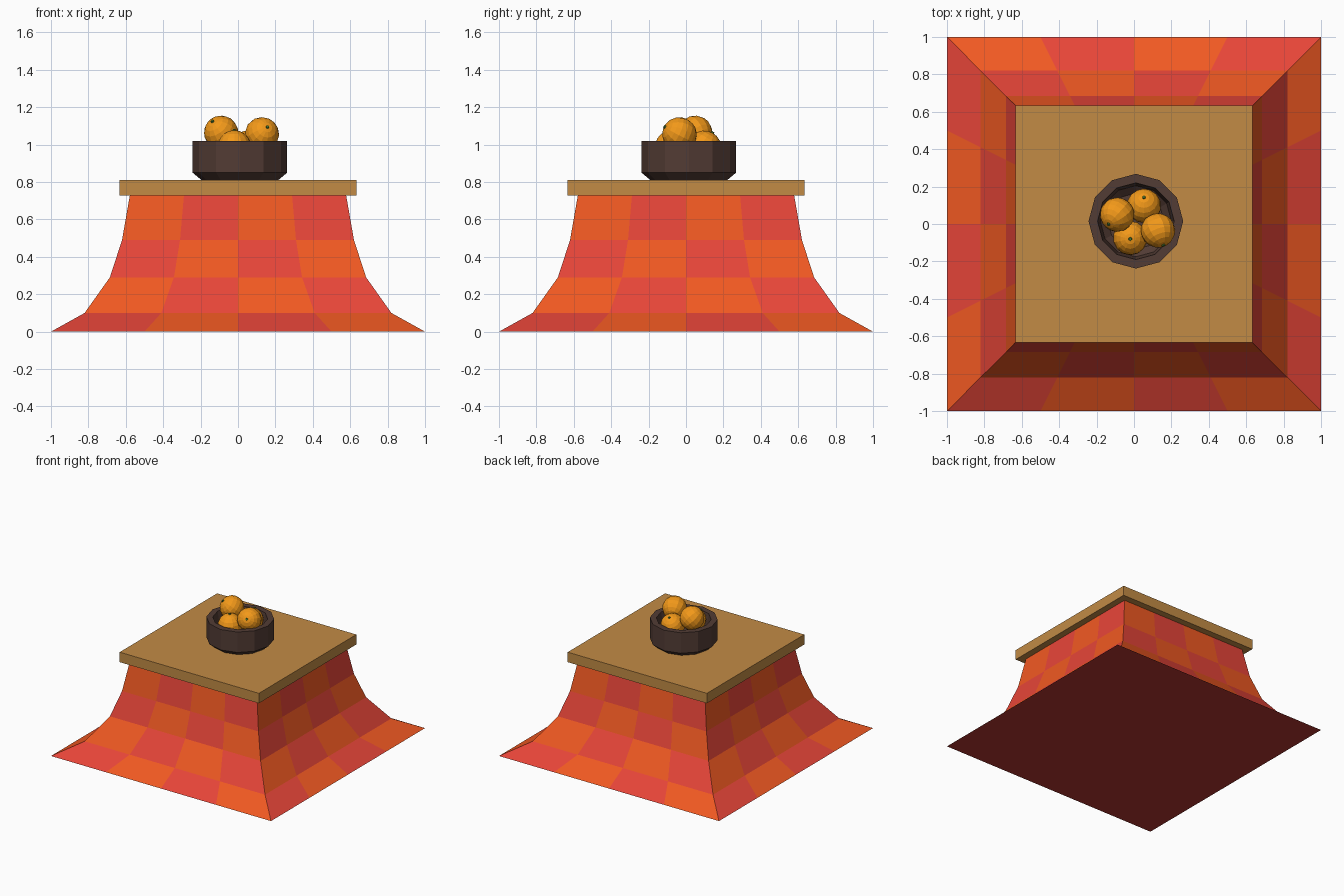
import bpy, bmesh, math
from mathutils import Vector, Matrix

if "Cube" in bpy.data.objects:
    bpy.data.objects.remove(bpy.data.objects["Cube"])


def material(name, rgb):
    m = bpy.data.materials.new(name)
    m.diffuse_color = (*rgb, 1)
    m.use_nodes = True
    m.node_tree.nodes["Principled BSDF"].inputs["Base Color"].default_value = m.diffuse_color
    return m


RED = material("quilt_red", (0.80, 0.06, 0.04))
ORANGE = material("quilt_orange", (0.88, 0.10, 0.016))
LINING = material("quilt_lining", (0.45, 0.035, 0.03))
WOOD = material("table_wood", (0.54, 0.26, 0.06))
BOWL = material("bowl_brown", (0.085, 0.045, 0.035))
PEEL = material("peel", (0.90, 0.32, 0.01))
GREEN = material("stem_green", (0.07, 0.20, 0.03))


def finish(name, bm, *mats):
    bmesh.ops.remove_doubles(bm, verts=bm.verts, dist=1e-4)
    bmesh.ops.recalc_face_normals(bm, faces=bm.faces)
    me = bpy.data.meshes.new(name)
    bm.to_mesh(me)
    bm.free()
    for m in mats:
        me.materials.append(m)
    ob = bpy.data.objects.new(name, me)
    bpy.context.collection.objects.link(ob)
    return ob


# Flared checkered quilt: one side of four columns, turned four times
profile = [(1.0, 0), (0.82, 0.10), (0.685, 0.29), (0.62, 0.49), (0.578, 0.73)]
bm = bmesh.new()
for side in range(4):
    turn = Matrix.Rotation(side * math.pi / 2, 3, 'Z')
    for r in range(len(profile) - 1):
        (a, za), (b, zb) = profile[r], profile[r + 1]
        for c in range(4):
            u, v = c / 2 - 1, c / 2 - 0.5
            pts = [(a * u, -a, za), (a * v, -a, za), (b * v, -b, zb), (b * u, -b, zb)]
            f = bm.faces.new([bm.verts.new(turn @ Vector(p)) for p in pts])
            f.material_index = (r + c) % 2
# Lining below and hidden cap above
for h, z in (profile[0], profile[-1]):
    ring = []
    for side in range(4):
        turn = Matrix.Rotation(side * math.pi / 2, 3, 'Z')
        ring += [bm.verts.new(turn @ Vector((h * (c / 2 - 1), -h, z))) for c in range(4)]
    bm.faces.new(ring).material_index = 2
finish("quilt", bm, RED, ORANGE, LINING)

# Square table top
bm = bmesh.new()
bmesh.ops.create_cube(bm, size=1, matrix=Matrix.Translation((0, 0, 0.77)) @ Matrix.Diagonal((1.265, 1.265, 0.082, 1)))
finish("table_top", bm, WOOD)

# Twelve-sided bowl, lathed from its wall profile
bm = bmesh.new()
wall = [(0, 0.81), (0.205, 0.81), (0.253, 0.85), (0.253, 1.018),
        (0.205, 1.018), (0.19, 0.91), (0.15, 0.875), (0, 0.875)]
vs = [bm.verts.new((r, 0, z)) for r, z in wall]
es = [bm.edges.new(p) for p in zip(vs, vs[1:])]
bmesh.ops.spin(bm, geom=vs + es, cent=(0, 0, 0), axis=(0, 0, 1), angle=2 * math.pi, steps=12)
bowl = finish("bowl", bm, BOWL)
bowl.location = (0.01, 0.015, 0)

# Oranges, each with a small green stem: centre, stem direction
R = 0.092
fruit = [((-0.09, 0.05, 1.063), (-0.045, -0.05, 0.06)),
         ((0.128, -0.035, 1.055), (0.03, -0.08, 0.04)),
         ((-0.02, -0.075, 0.985), (0, -0.005, 0.09)),
         ((0.053, 0.097, 0.983), (0, 0.045, 0.08))]
for i, (centre, d) in enumerate(fruit, 1):
    place = Matrix.Translation(centre) @ Vector(d).to_track_quat('Z', 'Y').to_matrix().to_4x4()
    bm = bmesh.new()
    bmesh.ops.create_uvsphere(bm, u_segments=14, v_segments=10, radius=R)
    finish(f"orange_{i}", bm, PEEL).matrix_world = place
    bm = bmesh.new()
    bmesh.ops.create_cone(bm, cap_ends=True, segments=6, radius1=0.011, radius2=0.008, depth=0.012,
                          matrix=Matrix.Translation((0, 0, R)))
    finish(f"orange_stem_{i}", bm, GREEN).matrix_world = place
